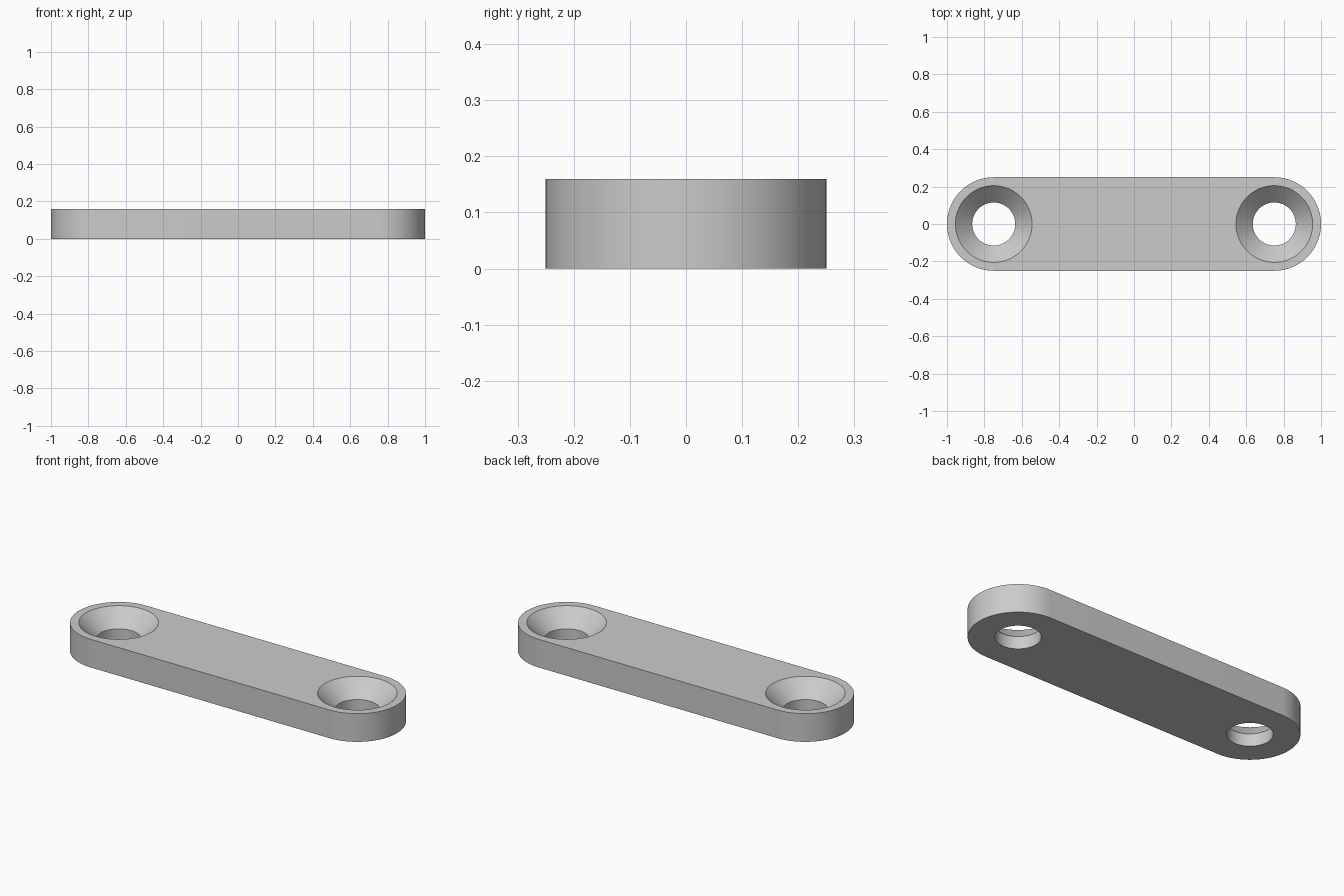
import bpy, bmesh
from math import pi, sin, cos, radians

if "Cube" in bpy.data.objects:
    bpy.data.objects.remove(bpy.data.objects["Cube"], do_unlink=True)

HEIGHT, END_R, END_X = 0.16, 0.25, 0.75
HOLE_R, SINK_R, SINK_Z = 0.115, 0.205, 0.07
STEPS = 48

grey = bpy.data.materials.new("plain grey")
grey.use_nodes = True
colour = (0.6, 0.6, 0.6, 1)
grey.diffuse_color = colour
grey.node_tree.nodes["Principled BSDF"].inputs["Base Color"].default_value = colour


def add_object(name, bm):
    bmesh.ops.recalc_face_normals(bm, faces=bm.faces)
    mesh = bpy.data.meshes.new(name)
    bm.to_mesh(mesh)
    bm.free()
    mesh.materials.append(grey)
    obj = bpy.data.objects.new(name, mesh)
    bpy.context.collection.objects.link(obj)
    return obj


def add_hole_cutter(name, x):
    # Straight bore opening into a cone, carried past both faces
    over = 0.05
    slope = (SINK_R - HOLE_R) / (HEIGHT - SINK_Z)
    profile = [(HOLE_R, -over), (HOLE_R, SINK_Z),
               (SINK_R + over * slope, HEIGHT + over)]
    bm = bmesh.new()
    angles = [2 * pi * i / (2 * STEPS) for i in range(2 * STEPS)]
    rings = [[bm.verts.new((x + r * cos(a), r * sin(a), z)) for a in angles]
             for r, z in profile]
    for low, high in zip(rings, rings[1:]):
        for i in range(len(angles)):
            bm.faces.new((low[i - 1], low[i], high[i], high[i - 1]))
    bm.faces.new(rings[0])
    bm.faces.new(rings[-1])
    cutter = add_object(name, bm)
    cutter.hide_render = True
    return cutter


# Round-ended plate
bm = bmesh.new()
outline = []
for side, start in ((1, -pi / 2), (-1, pi / 2)):
    for i in range(STEPS + 1):
        a = start + pi * i / STEPS
        outline.append(bm.verts.new((side * END_X + END_R * cos(a), END_R * sin(a), 0)))
base = bm.faces.new(outline)
top = bmesh.ops.extrude_face_region(bm, geom=[base], use_keep_orig=True)["geom"]
bmesh.ops.translate(bm, vec=(0, 0, HEIGHT),
                    verts=[v for v in top if isinstance(v, bmesh.types.BMVert)])
plate = add_object("link_plate", bm)

# Countersunk holes
bpy.context.view_layer.objects.active = plate
plate.select_set(True)
cutters = [add_hole_cutter("left_hole_cutter", END_X),
           add_hole_cutter("right_hole_cutter", -END_X)]
for cutter in cutters:
    mod = plate.modifiers.new("hole", "BOOLEAN")
    mod.operation = "DIFFERENCE"
    mod.solver = "EXACT"
    mod.object = cutter
    bpy.ops.object.modifier_apply(modifier=mod.name)
for cutter in cutters:
    bpy.data.objects.remove(cutter, do_unlink=True)

bpy.ops.object.shade_smooth_by_angle(angle=radians(30))
